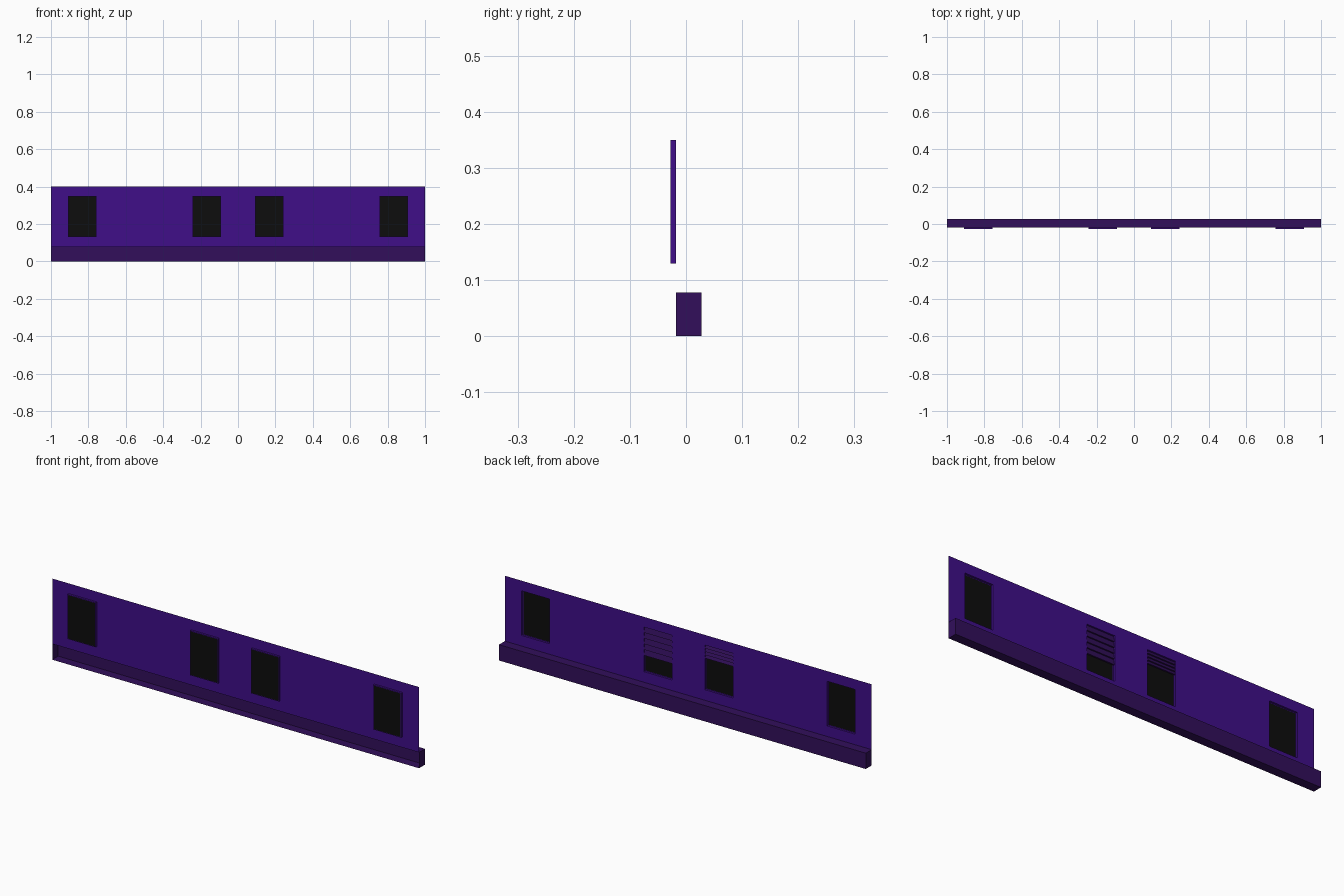
import bpy

if "Cube" in bpy.data.objects:
    bpy.data.objects.remove(bpy.data.objects["Cube"])


def material(name, rgb):
    m = bpy.data.materials.new(name)
    m.diffuse_color = (*rgb, 1)
    m.use_nodes = True
    m.node_tree.nodes["Principled BSDF"].inputs["Base Color"].default_value = m.diffuse_color
    return m


purple = material("purple", (0.050, 0.0044, 0.25))
dark_purple = material("dark purple", (0.032, 0.0048, 0.105))
black = material("black glass", (0.004, 0.004, 0.004))

Y_WALL, Y_GLASS, Y_BACK = -0.018, -0.028, 0.028
Z_LOW, Z_HIGH, Z_BEAM, Z_TOP = 0.13, 0.35, 0.078, 0.4
WINDOWS = [(-0.91, -0.757), (-0.243, -0.09), (0.09, 0.243), (0.757, 0.91)]


def build(name, verts, faces, mat):
    me = bpy.data.meshes.new(name)
    me.from_pydata(verts, [], faces)
    me.materials.append(mat)
    ob = bpy.data.objects.new(name, me)
    bpy.context.collection.objects.link(ob)
    return ob


def rect(x0, x1, z0, z1, y):
    return [(x0, y, z0), (x1, y, z0), (x1, y, z1), (x0, y, z1)]


def ring(a, b):
    """Quads joining two four-point loops that start at a and b."""
    return [(a + i, a + (i + 1) % 4, b + (i + 1) % 4, b + i) for i in range(4)]


# Wall sheet: a grid of cells with the window cells left open
xs = [-1] + [x for w in WINDOWS for x in w] + [1]
zs = [Z_BEAM, Z_LOW, Z_HIGH, Z_TOP]
n = len(xs)
build("wall", [(x, Y_WALL, z) for z in zs for x in xs],
      [(j * n + i, j * n + i + 1, (j + 1) * n + i + 1, (j + 1) * n + i)
       for j in range(3) for i in range(n - 1) if not (j == 1 and i % 2)],
      purple)

# Lower ledge: a trough open towards the front
build("lower_ledge",
      rect(-1, 1, 0, Z_BEAM, Y_WALL) + rect(-1, 1, 0, Z_BEAM, Y_BACK),
      [f[::-1] for f in ring(0, 4)] + [(7, 6, 5, 4)], dark_purple)

# Windows: purple rim standing out of the wall, closed by a black pane
for k, (x0, x1) in enumerate(WINDOWS):
    e = 0.003
    build(f"window_rim_{k}",
          rect(x0, x1, Z_LOW, Z_HIGH, Y_WALL)
          + rect(x0, x1, Z_LOW, Z_HIGH, Y_GLASS)
          + rect(x0 + e, x1 - e, Z_LOW + e, Z_HIGH - e, Y_GLASS),
          ring(0, 4) + ring(4, 8), purple)
    build(f"window_pane_{k}",
          rect(x0 + e, x1 - e, Z_LOW + e, Z_HIGH - e, Y_GLASS),
          [(0, 1, 2, 3)], black)


# Blinds: zigzag slats behind the two middle panes
def blind(name, window, bottom, slats):
    x0, x1 = window
    h = (Z_HIGH - bottom) / slats
    verts, faces = [], []
    for i in range(slats):
        top = Z_HIGH - i * h
        b = len(verts)
        for y, z in ((-0.026, top), (-0.019, top - h), (-0.026, top - h)):
            verts += [(x0, y, z), (x1, y, z)]
        faces += [(b, b + 1, b + 3, b + 2), (b + 2, b + 3, b + 5, b + 4)]
    build(name, verts, faces, dark_purple)


blind("blind_short", WINDOWS[1], 0.285, 4)
blind("blind_long", WINDOWS[2], 0.21, 5)
